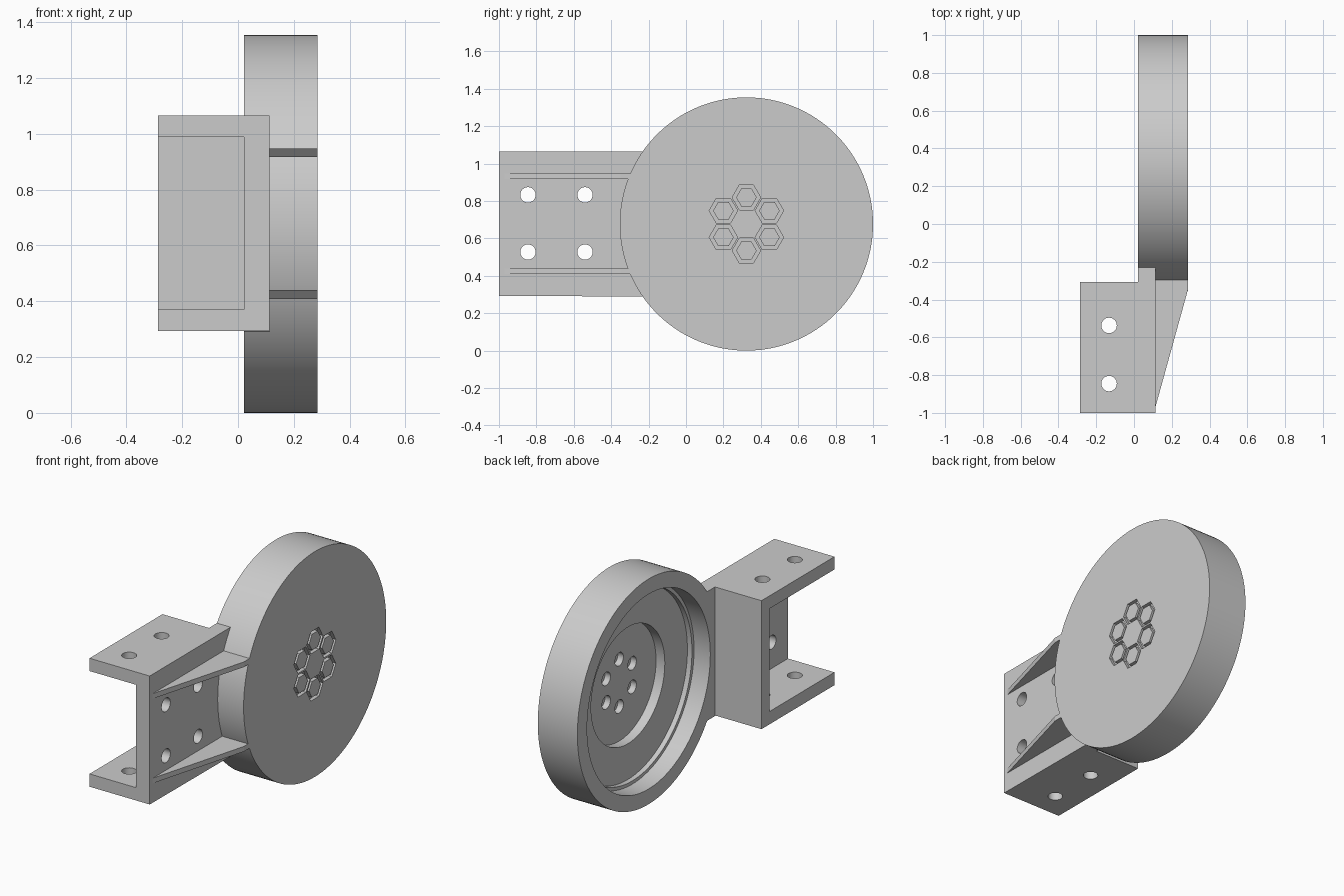
import bpy, bmesh, math
from mathutils import Vector

cube = bpy.data.objects.get("Cube")
if cube:
    bpy.data.objects.remove(cube, do_unlink=True)

grey = bpy.data.materials.new("light grey")
grey.use_nodes = True
GREY = (0.6, 0.6, 0.6, 1)
grey.diffuse_color = GREY
grey.node_tree.nodes["Principled BSDF"].inputs["Base Color"].default_value = GREY


def place(axis, u, v, t):
    """Map a 2D point and a depth to space; axis is the depth direction."""
    return Vector((t, u, v)) if axis == "x" else Vector((u, v, t))


def finish(name, bm):
    bmesh.ops.remove_doubles(bm, verts=bm.verts, dist=1e-5)
    bmesh.ops.recalc_face_normals(bm, faces=bm.faces)
    mesh = bpy.data.meshes.new(name)
    bm.to_mesh(mesh)
    bm.free()
    mesh.materials.append(grey)
    ob = bpy.data.objects.new(name, mesh)
    bpy.context.collection.objects.link(ob)
    return ob


def prism(name, axis, outline, t0, t1):
    bm = bmesh.new()
    face = bm.faces.new([bm.verts.new(place(axis, u, v, t0)) for u, v in outline])
    ext = bmesh.ops.extrude_face_region(bm, geom=[face])
    verts = [g for g in ext["geom"] if isinstance(g, bmesh.types.BMVert)]
    bmesh.ops.translate(bm, verts=verts, vec=place(axis, 0, 0, t1 - t0))
    return finish(name, bm)


def rect(u0, u1, v0, v1):
    return [(u0, v0), (u1, v0), (u1, v1), (u0, v1)]


def lathe(bm, axis, centre, profile, steps):
    """Turn a closed (radius, depth) profile around an axis through centre."""
    rings = []
    for i in range(steps):
        a = 2 * math.pi * i / steps
        rings.append([bm.verts.new(place(axis, centre[0] + r * math.cos(a),
                                         centre[1] + r * math.sin(a), t))
                      for r, t in profile])
    start = 1 if profile[0][0] == 0 else 0
    for i in range(steps):
        a, b = rings[i], rings[(i + 1) % steps]
        for j in range(start, len(profile)):
            bm.faces.new((a[j - 1], a[j], b[j], b[j - 1]))


def cut(ob, axis, centres, profile, steps):
    bm = bmesh.new()
    for c in centres:
        lathe(bm, axis, c, profile, steps)
    cutter = finish(ob.name + "_cutter", bm)
    mod = ob.modifiers.new("holes", "BOOLEAN")
    mod.operation = "DIFFERENCE"
    mod.solver = "EXACT"
    mod.object = cutter
    bpy.context.view_layer.objects.active = ob
    bpy.ops.object.modifier_apply(modifier=mod.name)
    bpy.data.objects.remove(cutter, do_unlink=True)


def smooth(ob):
    bpy.ops.object.select_all(action="DESELECT")
    ob.select_set(True)
    bpy.context.view_layer.objects.active = ob
    bpy.ops.object.shade_smooth_by_angle(angle=math.radians(30))


def bore(t0, t1, r=0.041):
    return [(0, t0), (r, t0), (r, t1), (0, t1)]


CY, CZ, R = 0.323, 0.677, 0.677      # disc centre and radius
X0, X1 = 0.022, 0.285                # disc back and face
WEB, SIDE = 0.113, -0.287            # outer plate face, open side of the channel
Z0, Z1, WALL = 0.293, 1.065, 0.077   # bracket height and wall thickness

# Disc: solid face, stepped hollow on the other side
bm = bmesh.new()
lathe(bm, "x", (CY, CZ), [(0, X1), (R, X1), (R, X0), (0.585, X0), (0.585, 0.13),
                          (0.565, 0.13), (0.565, 0.16), (0.35, 0.16),
                          (0.35, 0.218), (0, 0.218)], 128)
disc = finish("disc", bm)

# Bolt circle: round blind holes behind, hexagonal grooves on the face
spots = [(CY + 0.142 * math.cos(math.radians(60 * k + 30)),
          CZ + 0.142 * math.sin(math.radians(60 * k + 30))) for k in range(6)]
cut(disc, "x", spots, bore(0.19, 0.255, 0.04), 24)
cut(disc, "x", spots, [(0.076, 0.263), (0.076, 0.3), (0.055, 0.3), (0.055, 0.263)], 6)
smooth(disc)

# Mounting plate, with an end that follows the disc rim
arc_r = R - 0.006
half = math.asin((Z1 - CZ) / arc_r)
arc = [(CY - arc_r * math.cos(half * k / 12), CZ + arc_r * math.sin(half * k / 12))
       for k in range(-12, 13)]
plate = prism("mounting_plate", "x", [(-1, Z1), (-1, Z0)] + arc, X0, WEB)
cut(plate, "x", [(y, z) for y in (-0.845, -0.54) for z in (0.527, 0.833)],
    bore(-0.1, 0.2), 32)
smooth(plate)

# Flanges above and below
for name, z in (("lower_flange", Z0), ("upper_flange", Z1 - WALL)):
    flange = prism(name, "z", rect(SIDE, X0, -1, -0.307), z, z + WALL)
    cut(flange, "z", [(-0.132, -0.845), (-0.132, -0.537)], bore(z - 0.1, z + 0.2), 32)
    smooth(flange)

# Wall closing the channel near the disc
prism("end_wall", "z", rect(SIDE, X0, -0.307 - WALL, -0.307), Z0 + WALL, Z1 - WALL)

# Sloping ribs from the plate to the disc
for name, z in (("lower_rib", 0.409), ("upper_rib", 0.917)):
    prism(name, "z", [(0.105, -1), (X1, -0.35), (X1, -0.29), (0.105, -0.29)], z, z + 0.031)
